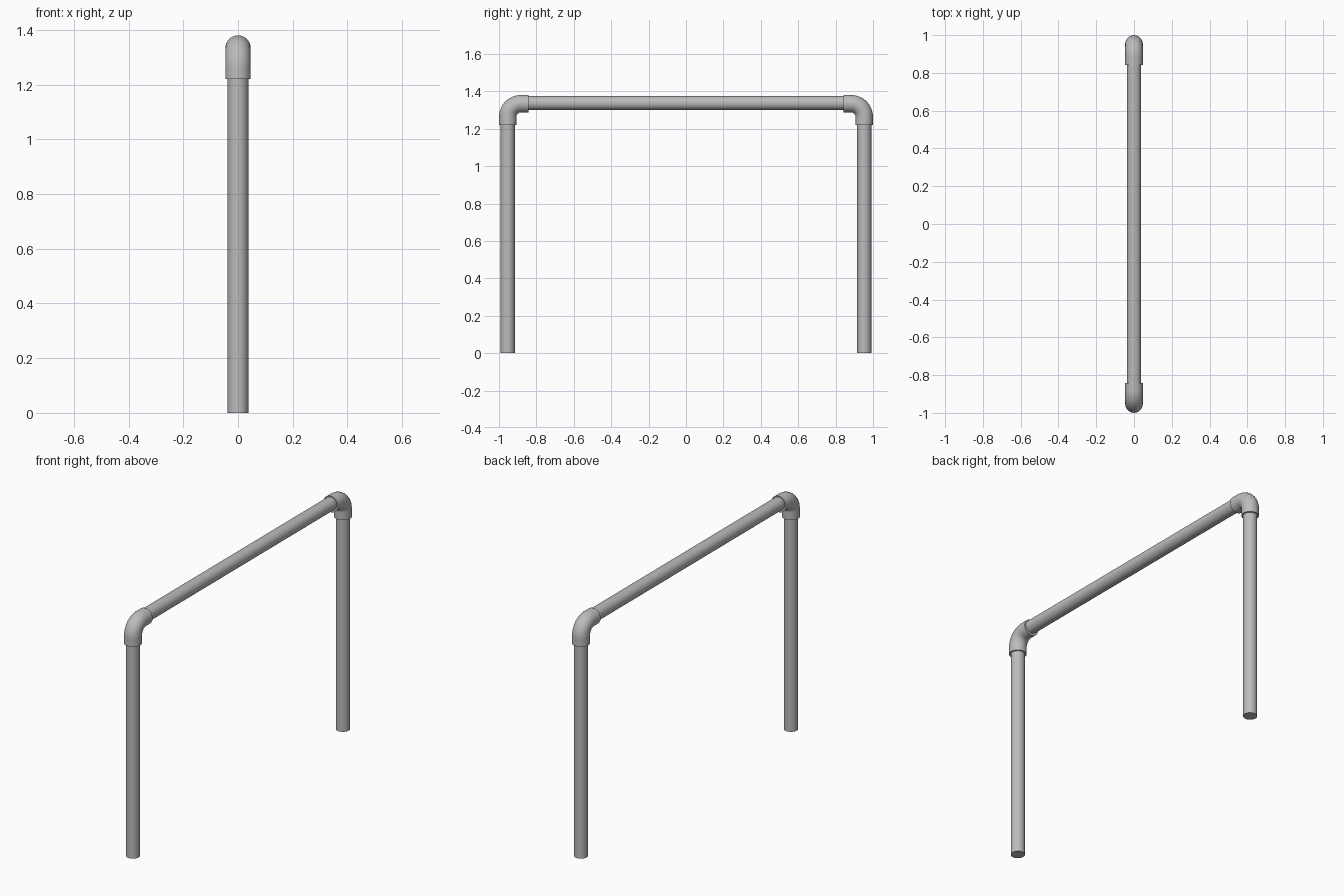
import bpy
import math
from mathutils import Vector

cube = bpy.data.objects.get("Cube")
if cube:
    bpy.data.objects.remove(cube, do_unlink=True)

# One plain grey for the whole frame
grey = bpy.data.materials.new("pipe_grey")
grey.use_nodes = True
colour = (0.5, 0.5, 0.5, 1)
grey.diffuse_color = colour
grey.node_tree.nodes["Principled BSDF"].inputs["Base Color"].default_value = colour

PIPE_R, ELBOW_R, BEND_R = 0.0375, 0.0465, 0.07
AXIS_Y, AXIS_Z = 0.953, 1.3335      # centre lines of the elbows
ELBOW_END_Y, ELBOW_END_Z = 0.842, 1.22
RAIL_Z = 1.337


def tube(name, path, radius, sides=32):
    """Sweep a capped circle along a path lying in the YZ plane."""
    points = [Vector(p) for p in path]
    verts, faces = [], []
    for i, p in enumerate(points):
        tangent = (points[min(i + 1, len(points) - 1)] - points[max(i - 1, 0)]).normalized()
        if i == 0 or i == len(points) - 1:
            # square ends: snap to the nearest axis
            tangent = Vector([round(c) for c in tangent])
        side = Vector((1, 0, 0))
        up = tangent.cross(side)
        for k in range(sides):
            a = math.tau * k / sides
            verts.append(p + radius * (math.cos(a) * side + math.sin(a) * up))
    for i in range(len(points) - 1):
        for k in range(sides):
            n = (k + 1) % sides
            a, b = i * sides, (i + 1) * sides
            faces.append((a + k, a + n, b + n, b + k))
    last = (len(points) - 1) * sides
    faces.append(tuple(reversed(range(sides))))
    faces.append(tuple(range(last, last + sides)))
    mesh = bpy.data.meshes.new(name)
    mesh.from_pydata(verts, [], faces)
    mesh.materials.append(grey)
    obj = bpy.data.objects.new(name, mesh)
    bpy.context.collection.objects.link(obj)
    bpy.ops.object.select_all(action="DESELECT")
    obj.select_set(True)
    bpy.context.view_layer.objects.active = obj
    bpy.ops.object.shade_smooth_by_angle(angle=math.radians(35))
    return obj


# Legs and elbow fittings, front and back
for label, s in (("front", -1), ("back", 1)):
    tube(label + "_leg", [(0, s * AXIS_Y, 0), (0, s * AXIS_Y, ELBOW_END_Z + 0.02)], PIPE_R)
    path = [(0, s * AXIS_Y, ELBOW_END_Z)]
    for i in range(17):
        a = math.pi / 2 * i / 16
        path.append((0, s * (AXIS_Y - BEND_R + BEND_R * math.cos(a)),
                     AXIS_Z - BEND_R + BEND_R * math.sin(a)))
    path.append((0, s * ELBOW_END_Y, AXIS_Z))
    tube(label + "_elbow", path, ELBOW_R)

# Top rail between the elbows
rail_end = ELBOW_END_Y + 0.02
tube("top_rail", [(0, -rail_end, RAIL_Z), (0, rail_end, RAIL_Z)], PIPE_R)
